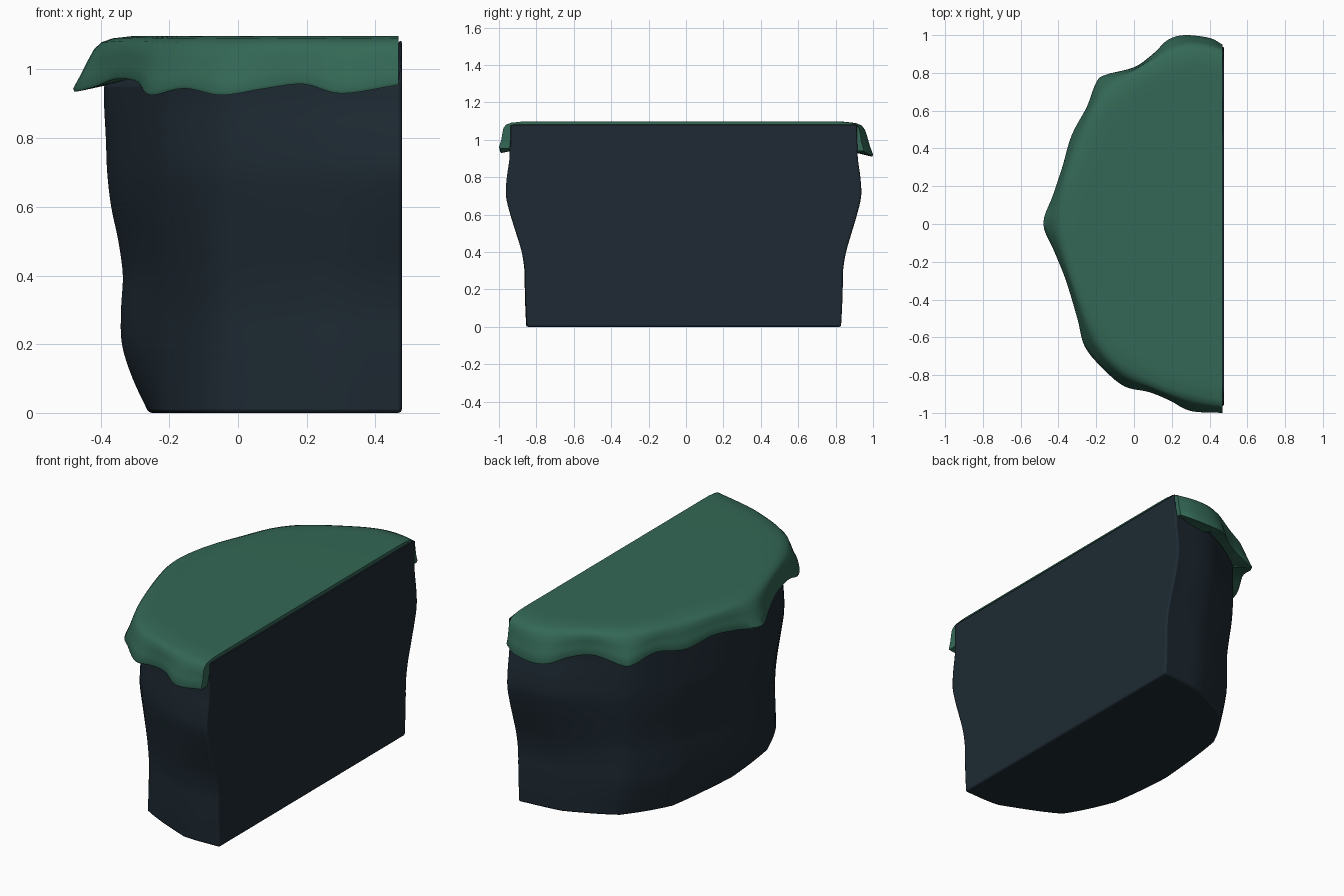
import bpy, bmesh, math
from mathutils import Vector

if "Cube" in bpy.data.objects:
    bpy.data.objects.remove(bpy.data.objects["Cube"])


def material(name, rgb):
    m = bpy.data.materials.new(name)
    m.diffuse_color = (*rgb, 1)
    m.use_nodes = True
    m.node_tree.nodes["Principled BSDF"].inputs["Base Color"].default_value = m.diffuse_color
    return m


def spline(pts, steps, straight=0.0):
    """Catmull-Rom samples through an open list of points, partly straightened."""
    p = [Vector(q) for q in pts]
    p = [2 * p[0] - p[1]] + p + [2 * p[-1] - p[-2]]
    out = []
    for i in range(1, len(p) - 2):
        a, b, c, d = p[i - 1:i + 3]
        for s in range(steps):
            t = s / steps
            q = 0.5 * (2 * b + (c - a) * t + (2 * a - 5 * b + 4 * c - d) * t * t
                       + (3 * b - a - 3 * c + d) * t ** 3)
            out.append(q.lerp(b.lerp(c, t), straight))
    return out + [p[-2]]


def loft(name, rings, mat, bevel):
    """Closed solid through rings of equal length, with flat ends."""
    bm = bmesh.new()
    rows = [[bm.verts.new(v) for v in r] for r in rings]
    n = len(rows[0])
    for a, b in zip(rows, rows[1:]):
        for i in range(n):
            j = (i + 1) % n
            bm.faces.new((a[i], a[j], b[j], b[i]))
    bm.faces.new(rows[0][::-1])
    bm.faces.new(rows[-1])
    bmesh.ops.recalc_face_normals(bm, faces=bm.faces)
    me = bpy.data.meshes.new(name)
    bm.to_mesh(me)
    bm.free()
    me.materials.append(mat)
    ob = bpy.data.objects.new(name, me)
    bpy.context.collection.objects.link(ob)
    if bevel:
        mod = ob.modifiers.new("soft_edges", "BEVEL")
        mod.width, mod.segments = bevel, 2
        mod.limit_method, mod.angle_limit = "ANGLE", math.radians(55)
    bpy.ops.object.select_all(action="DESELECT")
    ob.select_set(True)
    bpy.context.view_layer.objects.active = ob
    bpy.ops.object.shade_smooth_by_angle(angle=math.radians(50))
    return ob


rock = material("dark slate rock", (0.013, 0.023, 0.033))
grass = material("green grass", (0.034, 0.138, 0.092))

# Rock body: foot and brow outlines, blended by a height profile
foot = spline([(.477, -.85, 0), (.25, -.85, 0), (-.08, -.70, 0), (-.22, -.42, 0), (-.26, -.04, 0),
               (-.21, .42, 0), (-.05, .67, 0), (.22, .8, 0), (.477, .83, 0)], 6, .6)
brow = spline([(.477, -.945, 0), (.25, -.915, 0), (-.06, -.76, 0), (-.22, -.53, 0), (-.39, 0, 0),
               (-.26, .45, 0), (-.12, .69, 0), (.2, .88, 0), (.477, .92, 0)], 6, .4)
# (height, x blend, y blend)
profile = spline([(0, 0, 0), (.1, .36, .06), (.2, .6, .1), (.3, .62, .12), (.4, .58, .3), (.5, .68, .62),
                  (.6, .84, .95), (.7, .93, 1.2), (.8, .96, 1.15), (.9, 1, 1), (.98, 1, 1), (1.088, 1, 1)], 4)
body = []
for z, wx, wy in profile:
    # under the cap only the flat cut side keeps its full width
    tuck = min(max((z - .965) / .09, 0), 1)
    ring = []
    for i, (a, b) in enumerate(zip(foot, brow)):
        x, y = a.x + (b.x - a.x) * wx, a.y + (b.y - a.y) * wy
        k = tuck if 0 < i < len(foot) - 1 else 0
        ring.append((.477 + (x - .477) * (1 - .3 * k), y * (1 - .15 * k), z - .03 * k * tuck))
    body.append(ring)
loft("rock_body", body, rock, 0.01)

# Grass cap: outer lip path, z being the height of the wavy hem
lip = spline([(.468, -1, .955), (.3, -.99, .93), (.19, -.935, .957), (.08, -.89, .945), (-.05, -.86, .925),
              (-.16, -.77, .945), (-.26, -.65, .925), (-.3, -.5, .965), (-.36, -.3, .972),
              (-.42, -.15, .95), (-.48, 0, .935), (-.43, .15, .96), (-.38, .3, .972), (-.33, .47, .945),
              (-.25, .62, .965), (-.2, .75, .93), (-.15, .79, .925), (0, .83, .96), (.1, .9, .95),
              (.18, .975, .92), (.27, 1, .91), (.4, .985, .92), (.468, .95, .94)], 5)
# evened-out copy of the lip for the plateau edge
even = [p.copy() for p in lip]
for _ in range(70):
    even = [even[0]] + [(even[i - 1] + even[i] * 2 + even[i + 1]) / 4
                        for i in range(1, len(even) - 1)] + [even[-1]]


def cap_ring(inset, rise, top, plateau=0.0):
    """Lip moved inwards, and raised from hem (0) to top height (1)."""
    ring = []
    last = len(lip) - 1
    path = [p.lerp(e, plateau) for p, e in zip(lip, even)]
    for i, p in enumerate(path):
        d = path[min(i + 2, last)] - path[max(i - 2, 0)]
        nrm = Vector((-d.y, d.x)).normalized()
        # inwards is towards the flat cut
        if nrm.dot(Vector((.4 - p.x, -p.y))) < 0:
            nrm = -nrm
        x, y = p.x + nrm.x * inset, p.y + nrm.y * inset
        if i in (0, last):
            x, y = .468, p.y - math.copysign(inset, p.y)
        hem = lip[i].z
        ring.append((min(x, .468), y, hem + (top - hem) * rise))
    return ring


loft("grass_cap", [cap_ring(.10, .12, 1.1), cap_ring(.03, .03, 1.1), cap_ring(.004, 0, 1.1),
                   cap_ring(0, .06, 1.1), cap_ring(.012, .3, 1.1, .2), cap_ring(.018, .55, 1.1, .5),
                   cap_ring(.024, .75, 1.1, .75), cap_ring(.038, .87, 1.1, .9),
                   cap_ring(.065, .94, 1.1, 1), cap_ring(.12, .98, 1.1, 1),
                   cap_ring(.17, 1, 1.098, 1)], grass, 0)
